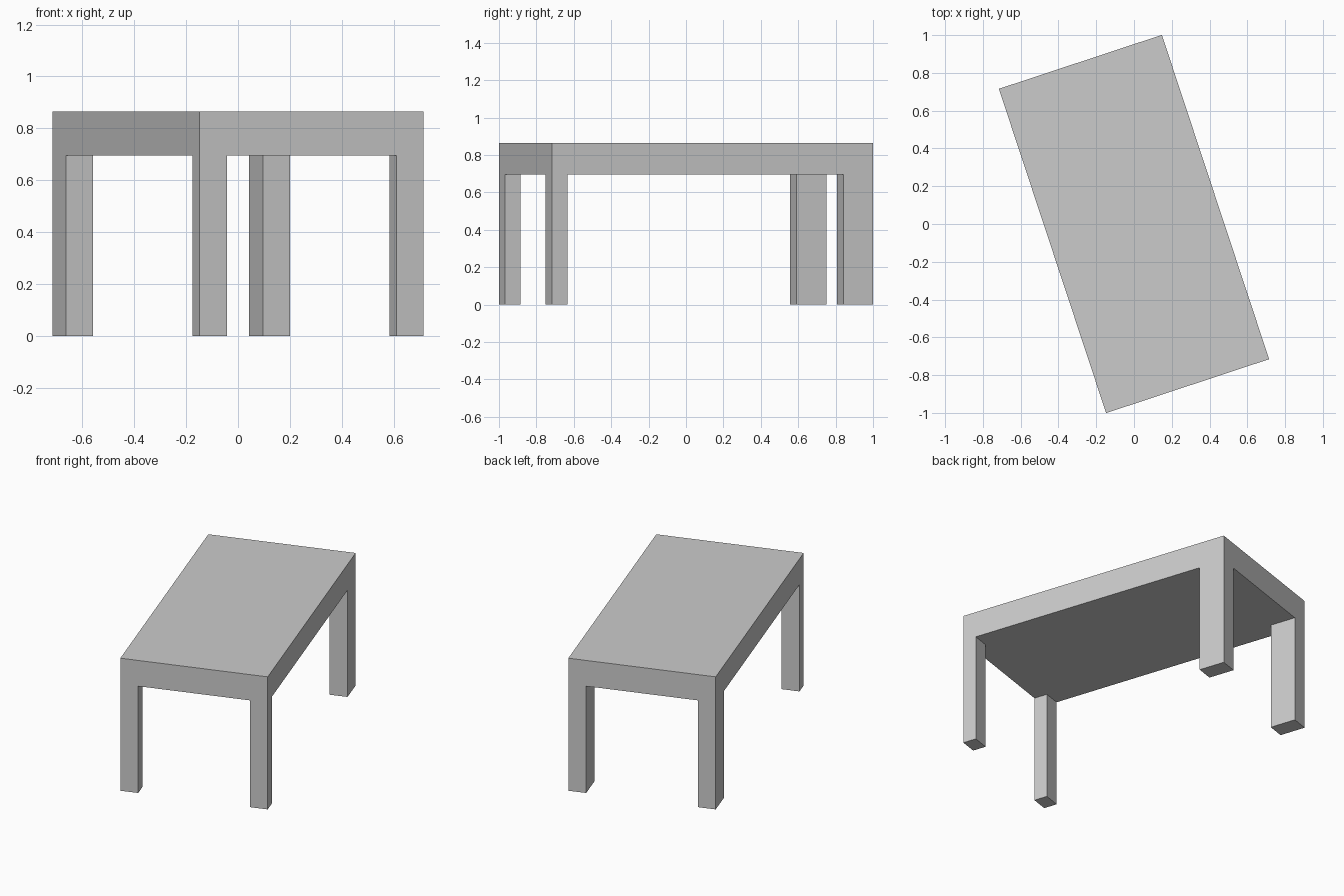
import bpy, bmesh
from math import radians
from mathutils import Matrix

if "Cube" in bpy.data.objects:
    bpy.data.objects.remove(bpy.data.objects["Cube"])

W, L = 0.4545, 0.904            # half width and half length of the top
TOP, UNDER = 0.864, 0.696       # top surface and underside heights
LEG_W, FRONT_D, BACK_D = 0.11, 0.086, 0.167
TURN = radians(18.3)            # the table stands turned about z

xs = [-W, -W + LEG_W, W - LEG_W, W]
ys = [-L, -L + FRONT_D, L - BACK_D, L]

bm = bmesh.new()


def extrude_down(faces, dz):
    geom = bmesh.ops.extrude_face_region(bm, geom=faces)["geom"]
    verts = [g for g in geom if isinstance(g, bmesh.types.BMVert)]
    bmesh.ops.translate(bm, verts=verts, vec=(0, 0, dz))
    return [g for g in geom if isinstance(g, bmesh.types.BMFace)]


# Table top: 3 x 3 cells whose corner cells match the leg sections
grid = [[bm.verts.new((x, y, TOP)) for y in ys] for x in xs]
cells = [bm.faces.new((grid[i][j], grid[i + 1][j], grid[i + 1][j + 1], grid[i][j + 1]))
         for i in range(3) for j in range(3)]
under = extrude_down(cells, UNDER - TOP)

# Legs: pull the four corner cells of the underside to the floor
corners = []
for f in under:
    c = f.calc_center_median()
    if abs(c.x) > xs[2] and not ys[1] < c.y < ys[2]:
        corners.append(f)
extrude_down(corners, -UNDER)

bmesh.ops.recalc_face_normals(bm, faces=bm.faces[:])
bmesh.ops.rotate(bm, verts=bm.verts[:], cent=(0, 0, 0), matrix=Matrix.Rotation(TURN, 3, 'Z'))

mesh = bpy.data.meshes.new("table")
bm.to_mesh(mesh)
bm.free()
bpy.context.collection.objects.link(bpy.data.objects.new("table", mesh))
